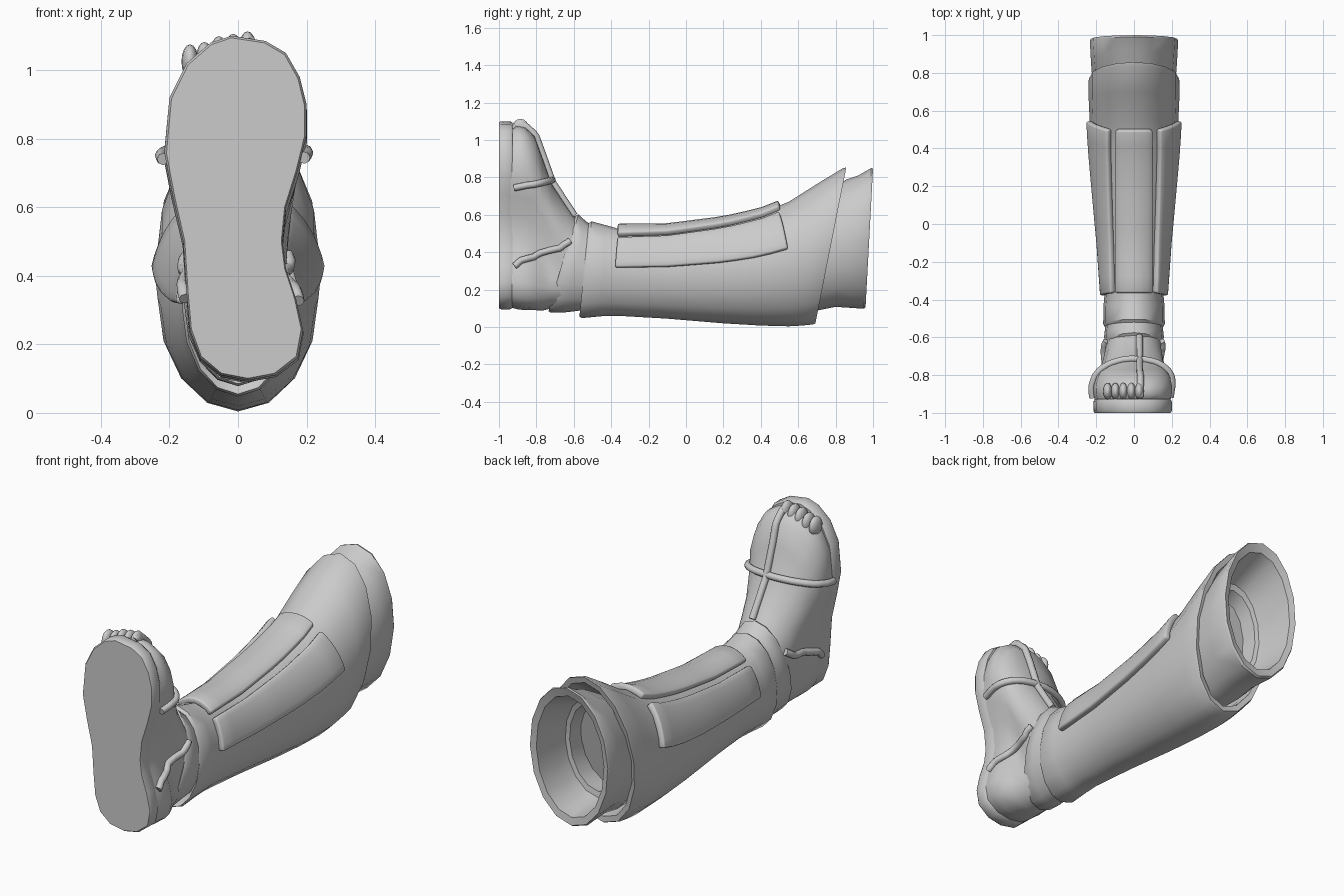
import bpy, bmesh, math
from mathutils import Vector
from mathutils.bvhtree import BVHTree

if "Cube" in bpy.data.objects:
    bpy.data.objects.remove(bpy.data.objects["Cube"])

N = 16


def make(name, verts, faces, angle=35):
    me = bpy.data.meshes.new(name)
    me.from_pydata(verts, [], faces)
    bm = bmesh.new()
    bm.from_mesh(me)
    bmesh.ops.recalc_face_normals(bm, faces=bm.faces)
    bm.to_mesh(me)
    bm.free()
    ob = bpy.data.objects.new(name, me)
    bpy.context.collection.objects.link(ob)
    bpy.ops.object.select_all(action='DESELECT')
    ob.select_set(True)
    bpy.context.view_layer.objects.active = ob
    bpy.ops.object.shade_smooth_by_angle(angle=math.radians(angle))
    return ob


def loft(name, rings, angle=35):
    """Skin a list of equal-length point rings and cap both ends."""
    n = len(rings[0])
    verts = [p for r in rings for p in r]
    faces = [(k*n + i, k*n + (i+1) % n, (k+1)*n + (i+1) % n, (k+1)*n + i)
             for k in range(len(rings)-1) for i in range(n)]
    faces += [tuple(range(n)), tuple(range((len(rings)-1)*n, len(rings)*n))]
    return make(name, verts, faces, angle)


def oval(yb, zb, yt, zt, w):
    """Leaning oval ring: bottom at (yb, zb), top at (yt, zt), half width w."""
    pts = []
    for i in range(N):
        a = 2*math.pi*i/N
        t = (1 + math.cos(a))/2
        pts.append((w*math.sin(a), yb + (yt-yb)*t, zb + (zt-zb)*t))
    return pts


# Sole: foot outline (x, z) with a softened edge
outline = [(-.02, 1.10), (.08, 1.085), (.14, 1.05), (.18, .98), (.20, .90), (.20, .81),
           (.175, .71), (.14, .60), (.13, .50), (.14, .42), (.17, .33), (.19, .24),
           (.175, .16), (.11, .11), (.03, .095), (-.05, .11), (-.11, .16), (-.14, .24),
           (-.15, .35), (-.16, .50), (-.19, .63), (-.215, .76), (-.20, .92), (-.15, 1.02),
           (-.08, 1.08)]


def sole_ring(y, s):
    return [(x*s, y, .6 + (z-.6)*(1-(1-s)*.4)) for x, z in outline]


loft("sole", [sole_ring(-1, .97), sole_ring(-.99, 1), sole_ring(-.94, 1), sole_ring(-.927, .96)], 50)


# Foot: sole outline blending into the ankle oval
def foot_ring(y, z0, z1, s, blend):
    pts = []
    for x, z in outline:
        u, v = x/.2, (z-.6)/.5
        a = math.atan2(u, v)
        u += (math.sin(a)-u)*blend
        v += (math.cos(a)-v)*blend
        pts.append((.2*u*s, y, (z0+z1)/2 + v*(z1-z0)/2))
    return pts


foot = loft("foot", [foot_ring(*r) for r in [
    (-.94, .11, 1.06, .96, 0), (-.90, .10, 1.085, 1.0, 0), (-.86, .095, 1.075, 1.01, 0),
    (-.81, .095, 1.03, .96, .05), (-.77, .09, .92, .86, .15), (-.72, .10, .78, .8, .4),
    (-.66, .10, .69, .76, .7), (-.60, .10, .60, .72, 1), (-.52, .10, .52, .70, 1)]], 60)

# Toe bumps
for i in range(5):
    x = -.14 + .042*i
    bpy.ops.mesh.primitive_uv_sphere_add(segments=12, ring_count=8, radius=1,
                                         location=(x, -.885, 1.025 + .028*i/4 + (.01 if i > 1 else 0)))
    toe = bpy.context.object
    toe.name = f"toe_{i+1}"
    toe.scale = (.025, .045, .05)
    bpy.ops.object.shade_smooth()

# Straps: cords laid on the foot surface
tree = BVHTree.FromPolygons([v.co for v in foot.data.vertices],
                            [tuple(p.vertices) for p in foot.data.polygons])


def strap(name, pts, steps=5):
    path = []
    pts = [Vector(p) for p in pts]
    for a, b in zip(pts, pts[1:]):
        for k in range(steps):
            path.append(a.lerp(b, k/steps))
    path.append(pts[-1])
    cu = bpy.data.curves.new(name, 'CURVE')
    cu.dimensions = '3D'
    cu.bevel_depth = .018
    cu.bevel_resolution = 2
    cu.use_fill_caps = True
    sp = cu.splines.new('POLY')
    sp.points.add(len(path)-1)
    for q, p in zip(sp.points, path):
        co, no, _, _ = tree.find_nearest(p)
        q.co = (*(co + no*.008), 1)
    sp.use_smooth = True
    bpy.context.collection.objects.link(bpy.data.objects.new(name, cu))


strap("toe_strap", [(-.22, -.92, .74), (-.225, -.85, .755), (-.18, -.78, .77), (-.1, -.735, .78),
                    (0, -.715, .785), (.1, -.735, .78), (.18, -.78, .77), (.215, -.85, .755),
                    (.21, -.92, .74)])
strap("centre_strap", [(.03, -.59, .60), (.03, -.66, .70), (.03, -.72, .79), (.03, -.77, .93),
                       (.035, -.81, 1.04), (.035, -.87, 1.10), (.035, -.92, 1.09)])
for side, nm in ((1, "right"), (-1, "left")):
    strap(f"ankle_strap_{nm}", [(side*.19, -.92, .33), (side*.19, -.88, .365),
                                (side*.19, -.78, .395), (side*.17, -.68, .42),
                                (side*.15, -.62, .46)])

# Ankle band
loft("ankle_band", [oval(*r) for r in [
    (-.70, .12, -.56, .55, .12), (-.735, .085, -.59, .595, .145), (-.725, .078, -.575, .603, .155),
    (-.65, .078, -.54, .57, .158), (-.55, .09, -.49, .53, .15)]], 50)

# Shin guard: outer skin, then rim and inside
shin = [(-.36, .06, -.36, .525, .155), (-.1, .045, -.1, .527, .175), (.2, .02, .2, .565, .205),
        (.4, .008, .4, .61, .225), (.55, .004, .55, .67, .235)]
loft("shin_guard", [oval(*r) for r in
     [(-.54, .09, -.49, .52, .13), (-.57, .055, -.52, .555, .155), (-.555, .048, -.505, .565, .163),
      (-.45, .058, -.43, .545, .162)] + shin +
     [(.62, .008, .70, .765, .24), (.68, .014, .84, .85, .24), (.692, .02, .857, .853, .236),
      (.69, .05, .85, .82, .21), (.62, .06, .72, .72, .205), (.4, .06, .4, .56, .18),
      (.1, .08, .1, .5, .15)]])

# Knee cuff: hollow top opening with an inner step
loft("knee_cuff", [oval(*r) for r in [
    (.60, .085, .72, .71, .20), (.70, .088, .86, .79, .222), (.80, .108, .92, .81, .228),
    (.95, .098, .99, .85, .234), (.96, .105, 1.0, .848, .228), (.955, .145, .985, .80, .198),
    (.80, .16, .84, .74, .185), (.74, .17, .78, .71, .175), (.735, .2, .77, .68, .155),
    (.5, .18, .5, .53, .14)]])


# Armour plates: raised patches that follow the shin surface
def shin_point(y, a, off):
    y = max(shin[0][0] - .03, min(y, .55))
    for r, s in zip(shin, shin[1:]):
        if y <= s[0]:
            break
    t = (y-r[0])/(s[0]-r[0])
    zb, zt, w = (r[i] + (s[i]-r[i])*t for i in (1, 3, 4))
    h = (zt-zb)/2
    n = Vector((math.sin(a)/w, 0, math.cos(a)/h)).normalized()
    return Vector((w*math.sin(a), y, (zt+zb)/2 + h*math.cos(a))) + n*off


def plate(name, start, end, slant):
    """start and end hold the (first, last) angle in degrees at the foot and knee ends."""
    ny, na = 10, 6
    verts, faces = [], []
    for j in range(ny+1):
        t = j/ny
        for i in range(na+1):
            s = i/na
            a0 = start[0] + (end[0]-start[0])*t
            a1 = start[1] + (end[1]-start[1])*t
            y = -.365 - slant*.3*s + t*(.865 + slant*1.3*s)
            verts.append(shin_point(y, math.radians(a0 + (a1-a0)*s), .011))
    for j in range(ny):
        for i in range(na):
            k = j*(na+1) + i
            faces.append((k, k+1, k+na+2, k+na+1))
    ob = make(name, verts, faces)
    sol = ob.modifiers.new("thickness", 'SOLIDIFY')
    sol.thickness = .034
    sol.offset = 0
    bev = ob.modifiers.new("soft_edge", 'BEVEL')
    bev.width = .01
    bev.segments = 2
    bev.limit_method = 'ANGLE'
    bev.angle_limit = math.radians(50)


plate("front_plate", (-34, 34), (-22.5, 22.5), 0)
plate("side_plate_right", (41, 84), (32, 76), .045)
plate("side_plate_left", (-41, -84), (-32, -76), .045)
